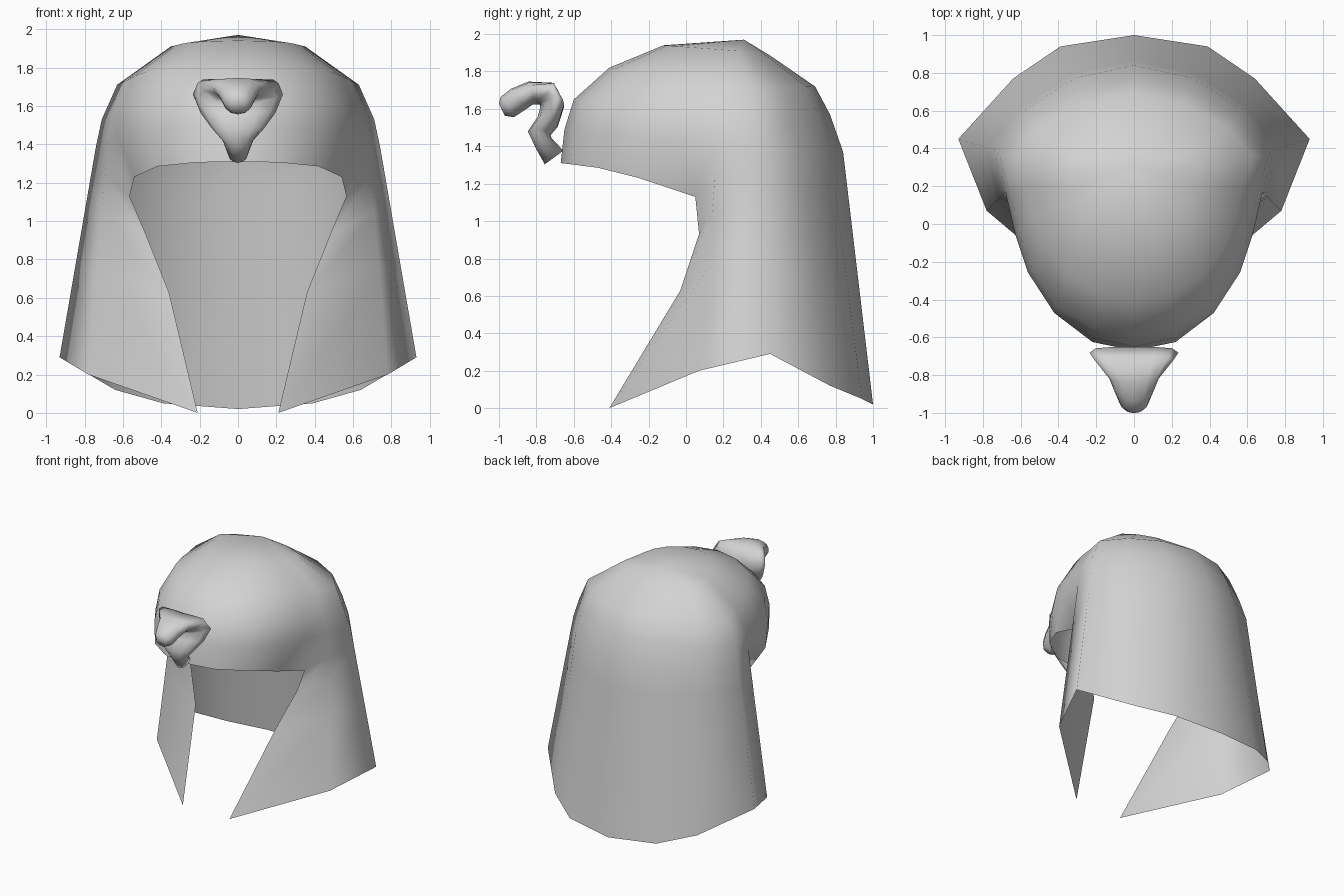
import bpy, math
from mathutils import Vector

if "Cube" in bpy.data.objects:
    bpy.data.objects.remove(bpy.data.objects["Cube"], do_unlink=True)

# Single plain grey material
grey = bpy.data.materials.new("plain grey")
grey.use_nodes = True
colour = (0.65, 0.65, 0.65, 1)
grey.diffuse_color = colour
grey.node_tree.nodes["Principled BSDF"].inputs["Base Color"].default_value = colour


def make_object(name, verts, faces):
    mesh = bpy.data.meshes.new(name)
    mesh.from_pydata(verts, [], faces)
    mesh.materials.append(grey)
    for poly in mesh.polygons:
        poly.use_smooth = True
    obj = bpy.data.objects.new(name, mesh)
    bpy.context.collection.objects.link(obj)
    return obj


# ---- Headcloth: half shell, columns run from front centre to back centre ----
TEMPLE, RIDGE = 4, 6
spread = (0, .3, .57, .76, .85, .92, 1, .77, .42, 0)
depth = (0, .033, .12, .265, .4, .55, .7, .845, .955, 1)


def crown_ring(width, y_front, y_back, z_front, z_side, z_back):
    ring = []
    for u, v in zip(spread, depth):
        side = depth[RIDGE]
        if v <= side:
            z = z_front + (z_side - z_front) * v / side
        else:
            z = z_side + (z_back - z_side) * (v - side) / (1 - side)
        ring.append(Vector((width * u, y_front + (y_back - y_front) * v, z)))
    return dict(enumerate(ring))


crown = [crown_ring(*level) for level in (
    (.74, -.65, .84, 1.49, 1.39, 1.37),
    (.71, -.60, .77, 1.65, 1.53, 1.57),
    (.63, -.41, .69, 1.82, 1.71, 1.72),
    (.35, -.12, .45, 1.94, 1.91, 1.885))]

# Hem of the cloth, then the open edge beside the face, then the brow rim
hem = [Vector(p) for p in ((.78, .07, .2), (.93, .45, .29), (.64, .77, .12),
                           (.39, .94, .05), (0, 1, .02))]
face_edge = [(0, (.21, -.41, 0)), (.45, (.36, -.03, .63)),
             (.7, (.48, .07, .93)), (.85, (.565, .05, 1.13))]
brow = ((0, -.67, 1.31), (.22, -.625, 1.305), (.42, -.47, 1.285), (.54, -.25, 1.23))

rows = []
for blend, edge in face_edge:
    row = {TEMPLE: Vector(edge)}
    for i, low in enumerate(hem):
        col = TEMPLE + 1 + i
        row[col] = low.lerp(crown[0][col], blend)
    rows.append(row)
rows[-1].update({i: Vector(p) for i, p in enumerate(brow)})
rows += crown

verts, ids, faces = [], {}, []
for r, row in enumerate(rows):
    for c, point in row.items():
        ids[r, c] = len(verts)
        verts.append(point)
pole = len(verts)
verts.append(Vector((0, .31, 1.97)))
for r in range(len(rows)):
    for c in range(len(spread) - 1):
        if (r, c) not in ids:
            continue
        if r == len(rows) - 1:
            faces.append((ids[r, c], ids[r, c + 1], pole))
        else:
            faces.append((ids[r, c], ids[r, c + 1], ids[r + 1, c + 1], ids[r + 1, c]))
cloth = make_object("headcloth", verts, faces)
mirror = cloth.modifiers.new("mirror", 'MIRROR')
mirror.use_clip = True

# ---- Rearing snake ornament: oval rings lofted along an S-shaped path ----
# Each station: y, z, half width, half thickness
stations = ((-.705, 1.34, .05, .062), (-.76, 1.415, .08, .05), (-.785, 1.47, .14, .062),
            (-.74, 1.53, .195, .06), (-.715, 1.61, .235, .064), (-.745, 1.68, .21, .068),
            (-.83, 1.685, .13, .062), (-.9, 1.65, .1, .068), (-.955, 1.61, .075, .065),
            (-.985, 1.595, .045, .035))
SIDES = 12
verts, faces = [], []
for i, (y, z, half_w, half_t) in enumerate(stations):
    before, after = stations[max(i - 1, 0)], stations[min(i + 1, len(stations) - 1)]
    along = Vector((0, after[0] - before[0], after[1] - before[1])).normalized()
    across = Vector((1, 0, 0)).cross(along)
    for k in range(SIDES):
        a = math.tau * k / SIDES
        x = half_w * math.cos(a)
        point = Vector((x, y, z)) + across * half_t * math.sin(a)
        # Sweep the hood edges up and back
        point += Vector((0, .6, .9)) * x * x
        verts.append(point)
for i in range(len(stations) - 1):
    for k in range(SIDES):
        a, b = i * SIDES + k, i * SIDES + (k + 1) % SIDES
        faces.append((a, b, b + SIDES, a + SIDES))
faces.append(tuple(reversed(range(SIDES))))
faces.append(tuple(range(len(verts) - SIDES, len(verts))))
make_object("snake_ornament", verts, faces)
